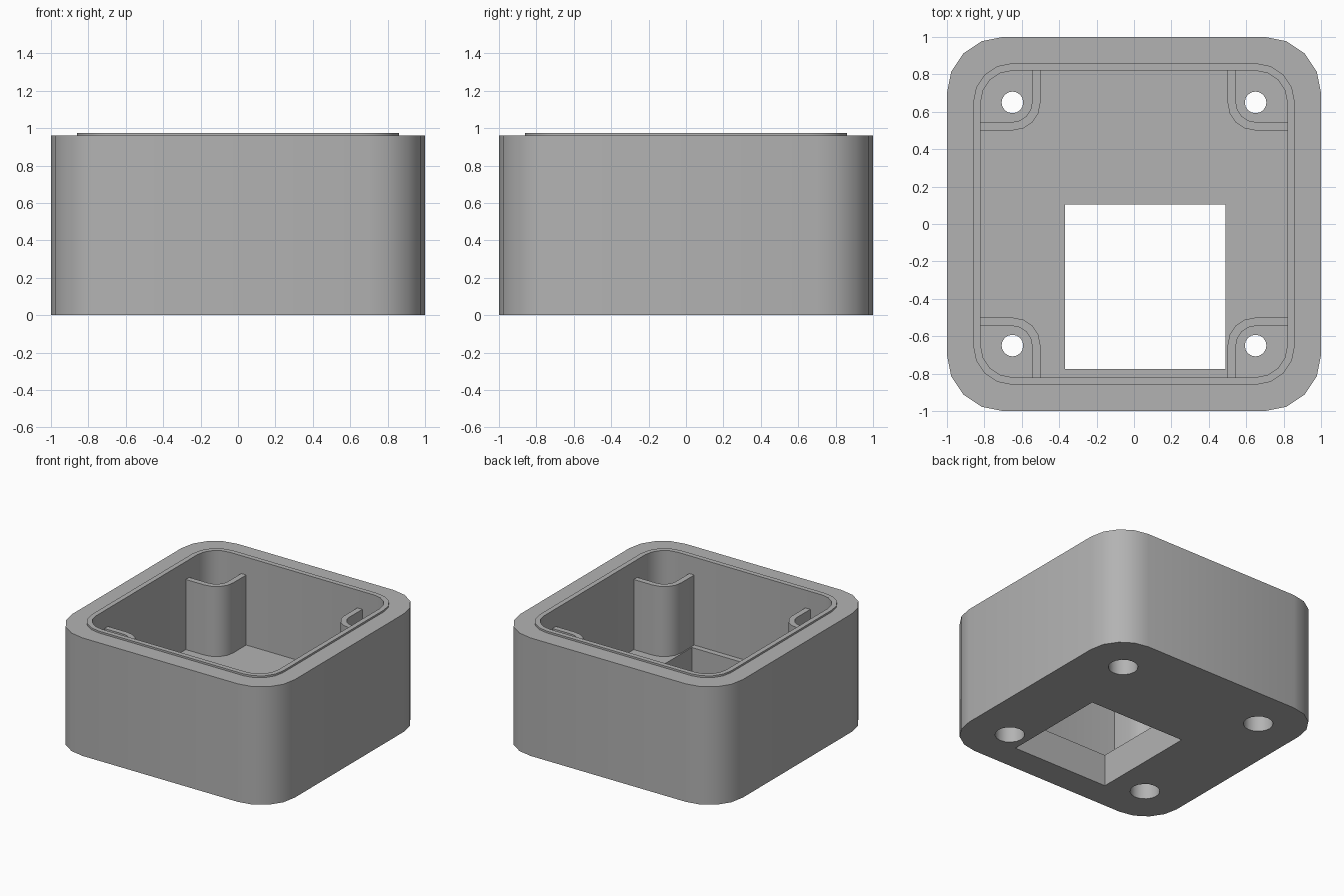
import bpy, bmesh, math

if "Cube" in bpy.data.objects:
    bpy.data.objects.remove(bpy.data.objects["Cube"])

FLOOR, RIM, LIP, POST = 0.26, 0.96, 0.975, 0.83

grey = bpy.data.materials.new("matte grey")
grey.use_nodes = True
grey.diffuse_color = (0.45, 0.45, 0.45, 1)
grey.node_tree.nodes["Principled BSDF"].inputs["Base Color"].default_value = grey.diffuse_color


def make(name, bm):
    bmesh.ops.recalc_face_normals(bm, faces=bm.faces)
    mesh = bpy.data.meshes.new(name)
    bm.to_mesh(mesh)
    bm.free()
    mesh.materials.append(grey)
    obj = bpy.data.objects.new(name, mesh)
    bpy.context.collection.objects.link(obj)
    return obj


def arc(cx, cy, r, start, steps=4):
    return [(cx + r * math.cos(start + i * math.pi / 2 / steps),
             cy + r * math.sin(start + i * math.pi / 2 / steps)) for i in range(steps + 1)]


def rounded_square(half, r):
    c = half - r
    signs = ((1, 1), (-1, 1), (-1, -1), (1, -1))
    return [p for k, (sx, sy) in enumerate(signs) for p in arc(sx * c, sy * c, r, k * math.pi / 2)]


def loft(name, rings):
    """Skin a stack of (outline, z) rings and cap both ends."""
    bm = bmesh.new()
    loops = [[bm.verts.new((x, y, z)) for x, y in pts] for pts, z in rings]
    for a, b in zip(loops, loops[1:]):
        for i in range(len(a)):
            j = (i + 1) % len(a)
            bm.faces.new((a[i], a[j], b[j], b[i]))
    bm.faces.new(loops[0])
    bm.faces.new(loops[-1])
    return make(name, bm)


def cut(target, cutter):
    cutter.hide_render = True
    mod = target.modifiers.new("cut", "BOOLEAN")
    mod.operation, mod.solver, mod.object = "DIFFERENCE", "EXACT", cutter
    bpy.context.view_layer.objects.active = target
    bpy.ops.object.modifier_apply(modifier=mod.name)
    bpy.data.objects.remove(cutter)


# Open case with a thin raised lip around the cavity
outer, lip, inner = rounded_square(1, 0.3), rounded_square(0.86, 0.21), rounded_square(0.82, 0.17)
case = loft("case", [(outer, 0), (outer, RIM), (lip, RIM), (lip, LIP), (inner, LIP), (inner, FLOOR)])

# Rectangular opening in the floor
x0, x1, y0, y1 = -0.37, 0.49, -0.775, 0.105
opening = [(x0, y0), (x1, y0), (x1, y1), (x0, y1)]
cut(case, loft("opening_cutter", [(opening, -0.1), (opening, FLOOR + 0.1)]))

# Counterbored screw holes, and the curved guard wall around each
parts = [case]
for sx in (-1, 1):
    for sy in (-1, 1):
        def circle(r):
            return [(sx * 0.65 + r * math.cos(i * math.pi / 8),
                     sy * 0.65 + r * math.sin(i * math.pi / 8)) for i in range(16)]
        big, small = circle(0.11), circle(0.058)
        cut(case, loft("hole_cutter", [(big, -0.1), (big, 0.18), (small, 0.18), (small, FLOOR + 0.1)]))

        outside = [(0.5, 0.83)] + arc(0.65, 0.65, 0.15, math.pi) + [(0.83, 0.5)]
        inside = [(0.545, 0.83)] + arc(0.65, 0.65, 0.105, math.pi) + [(0.83, 0.545)]
        wall = [(sx * x, sy * y) for x, y in outside + inside[::-1]]
        side = ("left" if sx > 0 else "right") + ("_back" if sy > 0 else "_front")
        parts.append(loft("screw_guard_" + side, [(wall, FLOOR - 0.01), (wall, POST)]))

# Smooth rounded corners, crisp edges
bpy.ops.object.select_all(action="DESELECT")
for obj in parts:
    obj.select_set(True)
bpy.context.view_layer.objects.active = case
bpy.ops.object.shade_smooth_by_angle(angle=math.radians(30))
